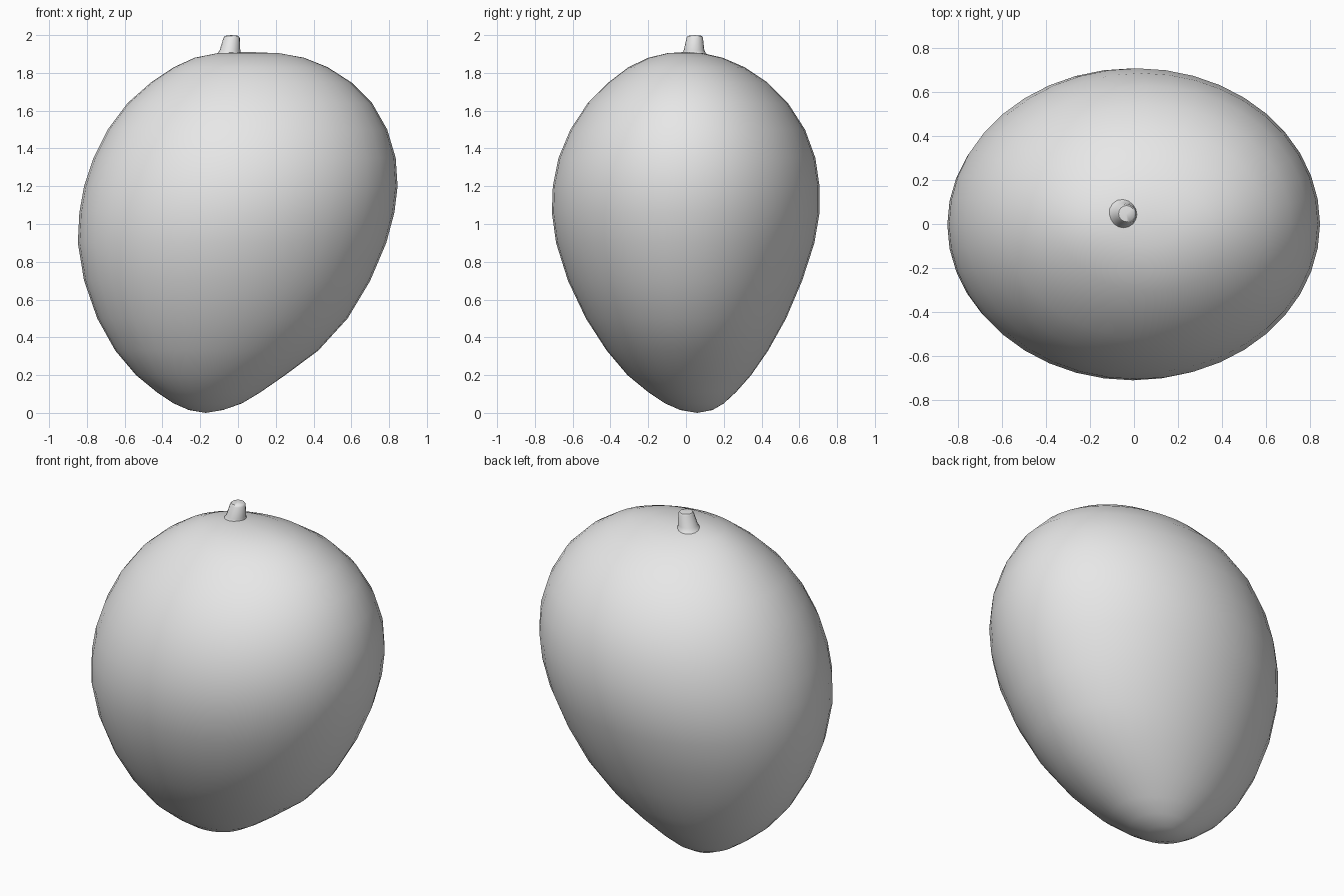
import bpy, bmesh, math

skin = bpy.data.materials.new("plain grey")
skin.diffuse_color = (0.8, 0.8, 0.8, 1)


def loft(name, rings, bottom, top, segments):
    """Skin elliptical rings given as (z, left, right, front, back)."""
    bm = bmesh.new()
    loops = []
    for z, x0, x1, y0, y1 in rings:
        loop = []
        for i in range(segments):
            a = 2 * math.pi * i / segments
            loop.append(bm.verts.new(((x0 + x1) / 2 + (x1 - x0) / 2 * math.cos(a),
                                      (y0 + y1) / 2 + (y1 - y0) / 2 * math.sin(a), z)))
        loops.append(loop)
    for a, b in zip(loops, loops[1:]):
        for i in range(segments):
            j = (i + 1) % segments
            bm.faces.new((a[i], a[j], b[j], b[i]))
    low, high = bm.verts.new(bottom), bm.verts.new(top)
    for i in range(segments):
        j = (i + 1) % segments
        bm.faces.new((loops[0][j], loops[0][i], low))
        bm.faces.new((loops[-1][i], loops[-1][j], high))
    bmesh.ops.recalc_face_normals(bm, faces=bm.faces)
    mesh = bpy.data.meshes.new(name)
    bm.to_mesh(mesh)
    bm.free()
    mesh.materials.append(skin)
    obj = bpy.data.objects.new(name, mesh)
    bpy.context.collection.objects.link(obj)
    bpy.ops.object.select_all(action='DESELECT')
    obj.select_set(True)
    bpy.context.view_layer.objects.active = obj
    bpy.ops.object.shade_smooth_by_angle(angle=math.radians(50))
    return obj


# Leaning fruit body
loft("fruit_body", [
    (0.015, -0.26, -0.08, -0.03, 0.14),
    (0.05, -0.34, 0.02, -0.11, 0.20),
    (0.11, -0.43, 0.12, -0.20, 0.265),
    (0.20, -0.54, 0.25, -0.31, 0.345),
    (0.33, -0.65, 0.425, -0.42, 0.435),
    (0.50, -0.745, 0.58, -0.53, 0.53),
    (0.70, -0.815, 0.70, -0.625, 0.615),
    (0.90, -0.848, 0.785, -0.688, 0.68),
    (1.06, -0.84, 0.828, -0.71, 0.707),
    (1.20, -0.815, 0.845, -0.705, 0.707),
    (1.35, -0.765, 0.835, -0.675, 0.685),
    (1.50, -0.69, 0.79, -0.612, 0.63),
    (1.64, -0.585, 0.71, -0.52, 0.54),
    (1.75, -0.46, 0.60, -0.41, 0.43),
    (1.83, -0.34, 0.475, -0.305, 0.31),
    (1.88, -0.23, 0.35, -0.20, 0.195),
    (1.904, -0.11, 0.22, -0.10, 0.09),
], (-0.17, 0.06, 0), (0.05, 0.0, 1.911), 40)

# Short flared stalk
loft("stalk", [
    (1.87, -0.14, 0.03, -0.04, 0.13),
    (1.90, -0.112, 0.014, -0.02, 0.108),
    (1.92, -0.097, 0.012, -0.012, 0.097),
    (1.985, -0.077, 0.010, 0.003, 0.090),
    (1.996, -0.070, 0.002, 0.010, 0.084),
], (-0.05, 0.045, 1.87), (-0.035, 0.047, 2.0), 16)
